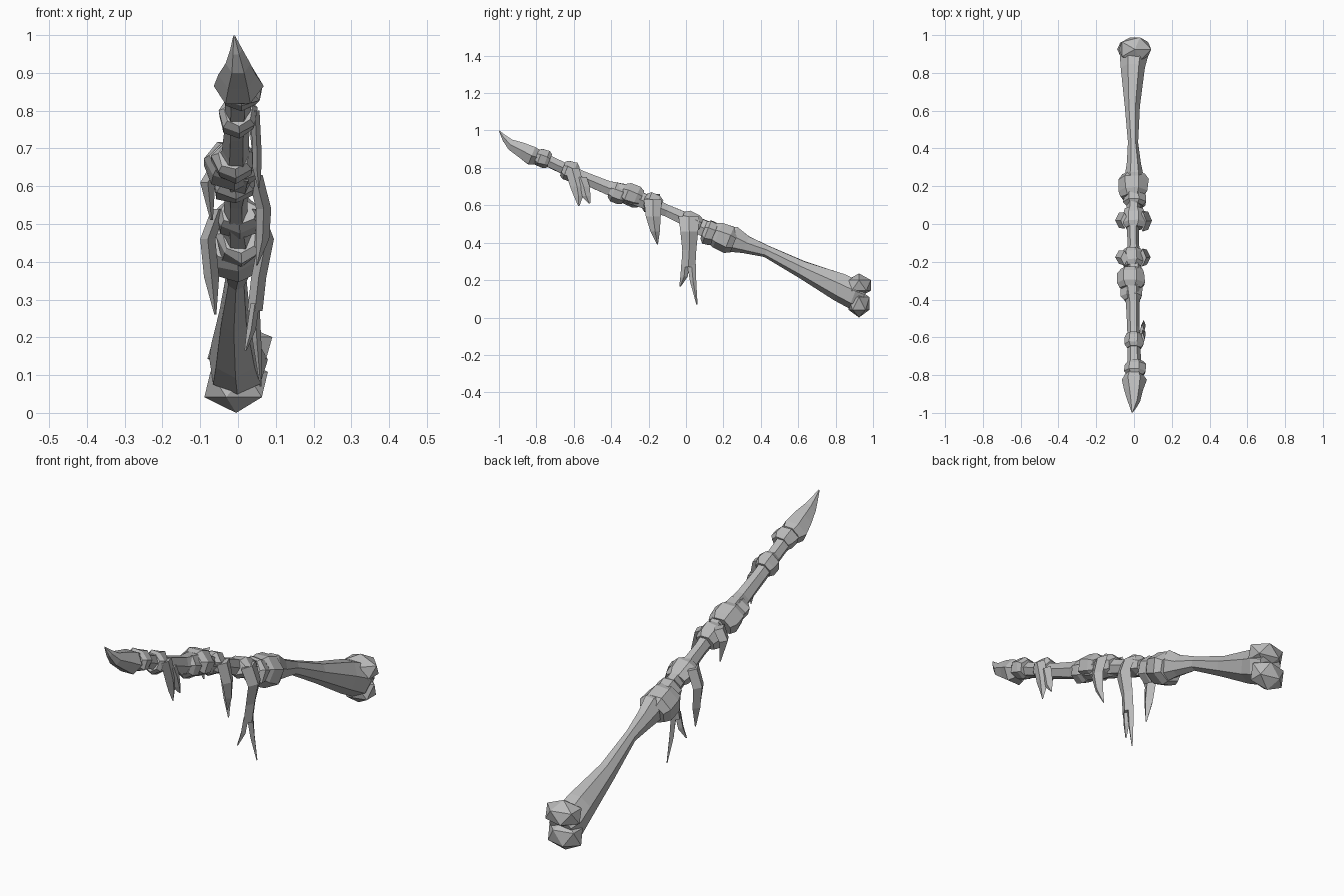
import bpy, bmesh, math, random
from mathutils import Vector

random.seed(4)
bone = bpy.data.materials.new("bone_grey")
bone.diffuse_color = (0.5, 0.5, 0.5, 1)
UP = Vector((0, 0.37, 0.93))      # square to the sloping axis


def finish(bm, name):
    bmesh.ops.recalc_face_normals(bm, faces=bm.faces)
    me = bpy.data.meshes.new(name)
    bm.to_mesh(me)
    bm.free()
    me.materials.append(bone)
    ob = bpy.data.objects.new(name, me)
    bpy.context.collection.objects.link(ob)


def loft(name, sections, sides=7, jitter=0.08, turn=0.0):
    """Rings (y, z, half width, half height, x) joined into a faceted limb."""
    bm = bmesh.new()
    rings = []
    for y, z, rx, rn, x in sections:
        ring = []
        for i in range(sides):
            a = 2 * math.pi * i / sides + turn
            k = 1 + random.uniform(-jitter, jitter)
            p = Vector((x, y, z)) + Vector((math.cos(a) * rx * k, 0, 0)) + UP * math.sin(a) * rn * k
            ring.append(bm.verts.new(p))
        rings.append(ring)
    for r, s in zip(rings, rings[1:]):
        for i in range(sides):
            j = (i + 1) % sides
            bm.faces.new((r[i], r[j], s[j], s[i]))
    bm.faces.new(rings[0])
    bm.faces.new(rings[-1])
    finish(bm, name)


def band(name, y, z, length, rx, rn, x=0.0, jitter=0.1):
    """Chunky ring around the axis, bulging in the middle."""
    secs = [(y + t * length, z - 0.4 * t * length, rx * k, rn * k, x)
            for t, k in ((-0.5, 0.75), (-0.25, 1.0), (0.25, 0.97), (0.5, 0.75))]
    loft(name, secs, 7, jitter, 0.3)


def rag(name, rows, thick=0.012):
    """Hanging strip: rows of (x, y front, y back, z), lens-shaped across."""
    bm = bmesh.new()
    rings = []
    for x, y0, y1, z in rows:
        ym = (y0 + y1) / 2
        t = min(thick, (y1 - y0) * 0.35)
        rings.append([bm.verts.new(p) for p in
                      ((x, y0, z), (x + t, ym, z), (x, y1, z), (x - t, ym, z))])
    for r, s in zip(rings, rings[1:]):
        for i in range(4):
            bm.faces.new((r[i], r[(i + 1) % 4], s[(i + 1) % 4], s[i]))
    bm.faces.new(rings[0])
    bm.faces.new(rings[-1])
    finish(bm, name)


# Long bone with a flared head
loft("long_bone", [
    (0.17, 0.44, 0.045, 0.06, 0), (0.25, 0.42, 0.05, 0.075, 0),
    (0.32, 0.39, 0.038, 0.05, 0), (0.43, 0.355, 0.027, 0.033, -0.005),
    (0.62, 0.26, 0.042, 0.048, -0.01), (0.82, 0.165, 0.065, 0.078, -0.005),
    (0.90, 0.125, 0.08, 0.085, 0), (0.95, 0.11, 0.06, 0.07, 0)], 7, 0.05, 0.2)


# Two rounded knobs at the far end
def knob(name, c, s):
    bm = bmesh.new()
    bmesh.ops.create_icosphere(bm, subdivisions=1, radius=1)
    for v in bm.verts:
        v.co = Vector([c[i] + v.co[i] * s[i] for i in range(3)])
    finish(bm, name)


knob("upper_knob", (0.005, 0.925, 0.172), (0.096, 0.074, 0.064))
knob("lower_knob", (-0.005, 0.925, 0.075), (0.094, 0.066, 0.075))

# Middle and outer shafts
loft("middle_bone", [
    (-0.30, 0.655, 0.05, 0.05, 0), (-0.22, 0.62, 0.04, 0.045, 0),
    (-0.10, 0.57, 0.03, 0.036, -0.005), (0.00, 0.525, 0.032, 0.04, -0.005),
    (0.10, 0.475, 0.04, 0.05, 0), (0.19, 0.44, 0.05, 0.06, 0)], 6, 0.05)
loft("outer_bone", [
    (-0.80, 0.86, 0.04, 0.045, 0), (-0.72, 0.83, 0.036, 0.035, 0),
    (-0.55, 0.75, 0.034, 0.038, -0.003), (-0.42, 0.695, 0.036, 0.042, -0.005),
    (-0.33, 0.665, 0.05, 0.055, -0.01)], 6, 0.05)

# Knuckles and wrapped bands
band("knuckle_inner", 0.20, 0.43, 0.12, 0.083, 0.078, -0.005)
band("knuckle_inner_front", 0.13, 0.455, 0.07, 0.06, 0.066, 0.005)
band("wrap_inner", 0.03, 0.515, 0.10, 0.064, 0.05)
band("wrap_middle", -0.18, 0.61, 0.09, 0.062, 0.054, -0.01)
band("knuckle_middle", -0.29, 0.655, 0.10, 0.076, 0.062, -0.015)
band("knuckle_middle_front", -0.365, 0.665, 0.08, 0.058, 0.055, -0.01)
band("wrap_outer", -0.62, 0.785, 0.075, 0.05, 0.055)
band("knuckle_outer", -0.765, 0.85, 0.07, 0.058, 0.052, 0.005)

# Pointed claw
loft("claw", [
    (-0.79, 0.855, 0.045, 0.045, 0), (-0.825, 0.865, 0.068, 0.06, 0),
    (-0.88, 0.895, 0.05, 0.045, 0), (-0.94, 0.925, 0.032, 0.031, 0),
    (-0.975, 0.963, 0.016, 0.018, -0.005), (-0.998, 0.997, 0.003, 0.003, -0.01)], 6, 0.06)

# Hanging rag strips
rag("rag_outer_a", [(0.045, -0.65, -0.57, 0.80), (0.05, -0.62, -0.545, 0.70),
                    (0.05, -0.60, -0.55, 0.65), (0.055, -0.576, -0.57, 0.595)])
rag("rag_outer_b", [(0.043, -0.60, -0.53, 0.75), (0.048, -0.58, -0.515, 0.70),
                    (0.05, -0.56, -0.51, 0.65), (0.052, -0.52, -0.512, 0.61)])
rag("rag_middle_right", [(0.045, -0.225, -0.13, 0.63), (0.068, -0.215, -0.135, 0.54),
                         (0.065, -0.19, -0.14, 0.46), (0.05, -0.155, -0.15, 0.39)], 0.02)
rag("rag_middle_left", [(-0.05, -0.22, -0.14, 0.66), (-0.08, -0.21, -0.14, 0.61),
                        (-0.07, -0.165, -0.155, 0.51)], 0.02)
rag("rag_inner_right", [(0.045, -0.04, 0.07, 0.54), (0.075, -0.03, 0.065, 0.46),
                        (0.055, -0.02, 0.055, 0.36), (0.045, -0.025, 0.05, 0.27)], 0.02)
rag("rag_inner_fork_front", [(0.045, -0.025, 0.018, 0.29), (0.035, -0.03, 0.01, 0.22),
                             (0.02, -0.036, -0.028, 0.165)])
rag("rag_inner_fork_back", [(0.045, 0.005, 0.052, 0.29), (0.05, 0.022, 0.055, 0.19),
                            (0.06, 0.055, 0.062, 0.07)])
rag("rag_inner_left", [(-0.05, -0.025, 0.06, 0.54), (-0.08, -0.02, 0.06, 0.46),
                       (-0.07, -0.01, 0.05, 0.36), (-0.06, 0.01, 0.018, 0.26)], 0.02)
